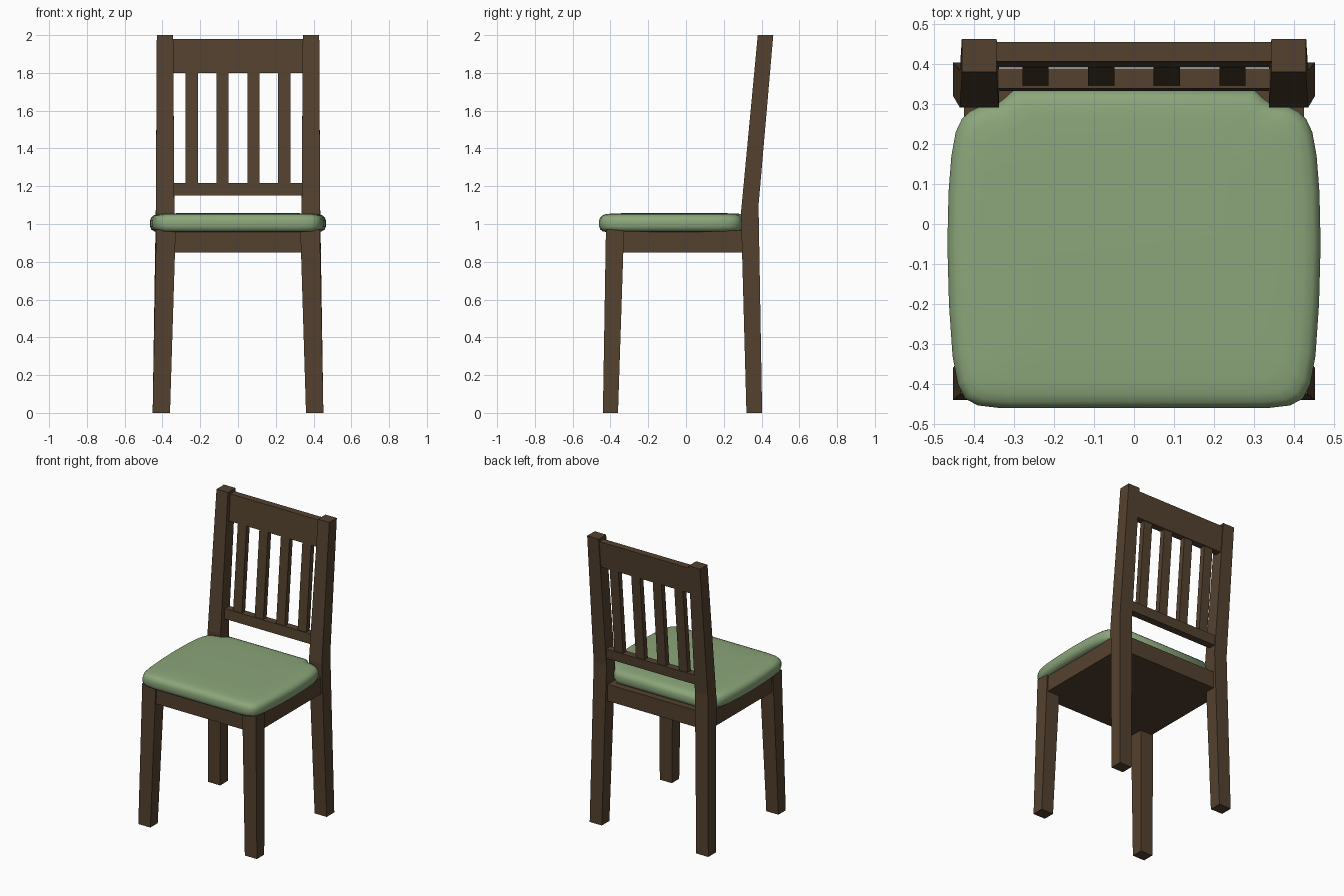
import bpy, bmesh

if "Cube" in bpy.data.objects:
    bpy.data.objects.remove(bpy.data.objects["Cube"])


def material(name, rgb):
    m = bpy.data.materials.new(name)
    m.diffuse_color = (*rgb, 1)
    m.use_nodes = True
    m.node_tree.nodes["Principled BSDF"].inputs["Base Color"].default_value = m.diffuse_color
    return m


wood = material("dark wood", (0.088, 0.053, 0.028))
green = material("sage green fabric", (0.26, 0.38, 0.195))


def loft(name, rings, mat):
    """Closed solid through a stack of equal-length point rings."""
    bm = bmesh.new()
    loops = [[bm.verts.new(p) for p in ring] for ring in rings]
    n = len(loops[0])
    for a, b in zip(loops, loops[1:]):
        for i in range(n):
            j = (i + 1) % n
            bm.faces.new((a[i], a[j], b[j], b[i]))
    bm.faces.new(loops[0][::-1])
    bm.faces.new(loops[-1])
    bmesh.ops.recalc_face_normals(bm, faces=bm.faces)
    me = bpy.data.meshes.new(name)
    bm.to_mesh(me)
    bm.free()
    me.materials.append(mat)
    ob = bpy.data.objects.new(name, me)
    bpy.context.collection.objects.link(ob)
    return ob


def rect(x0, x1, y0, y1, z):
    return [(x0, y0, z), (x1, y0, z), (x1, y1, z), (x0, y1, z)]


def lean(z):
    """Centre y of the reclined backrest at height z."""
    return 0.362 + 0.0875 * (z - 1.2)


def back_bar(name, x0, x1, z0, z1, depth):
    h = depth / 2
    loft(name, [rect(x0, x1, lean(z) - h, lean(z) + h, z) for z in (z0, z1)], wood)


# legs and back posts, one per side
for side, s in (("left", -1), ("right", 1)):
    loft("front_leg_" + side, [
        rect(s * 0.36, s * 0.452, -0.44, -0.36, 0),
        rect(s * 0.33, s * 0.433, -0.424, -0.328, 0.97)], wood)
    # the post kinks backwards at seat height
    front_bend, back_bend = 1.06, 1.1
    post = [rect(s * 0.36, s * 0.452, 0.32, 0.403, 0),
            rect(s * 0.337, s * 0.435, 0.291, 0.384, 1.07),
            rect(s * 0.343, s * 0.43, 0.38, 0.462, 2.0)]
    post[1] = [(x, y, front_bend if y < 0.33 else back_bend) for x, y, z in post[1]]
    loft("back_post_" + side, post, wood)

# seat frame
loft("seat_frame", [rect(-0.425, 0.425, -0.415, 0.368, z) for z in (0.85, 0.965)], wood)

# backrest rails and slats
back_bar("top_rail", -0.36, 0.36, 1.80, 1.98, 0.048)
back_bar("lower_rail", -0.36, 0.36, 1.15, 1.217, 0.05)
for i in range(4):
    cx = (i - 1.5) * 0.164
    back_bar("slat_%d" % (i + 1), cx - 0.033, cx + 0.033, 1.2, 1.82, 0.036)

# cushion: mirrored outline with notched rear corners, rounded rim
half = [(0.33, -0.46), (0.39, -0.453), (0.422, -0.436), (0.44, -0.40),
        (0.453, -0.33), (0.462, -0.2), (0.466, -0.05), (0.463, 0.08),
        (0.456, 0.17), (0.445, 0.23), (0.43, 0.262), (0.41, 0.281),
        (0.385, 0.293), (0.345, 0.298), (0.325, 0.312), (0.30, 0.335)]
outline = half + [(-x, y) for x, y in reversed(half)]
rim = [(0.05, 0.957), (0.022, 0.961), (0.007, 0.971), (0, 0.988), (0, 1.018),
       (0.006, 1.034), (0.018, 1.045), (0.04, 1.052), (0.08, 1.056), (0.2, 1.058)]
rings = []
for inset, z in rim:
    k = 1 - inset / 0.46
    rings.append([(x * k, (y + 0.06) * k - 0.06, z) for x, y in outline])
cushion = loft("seat_cushion", rings, green)
bpy.context.view_layer.objects.active = cushion
cushion.select_set(True)
bpy.ops.object.shade_smooth_by_angle(angle=0.9)
